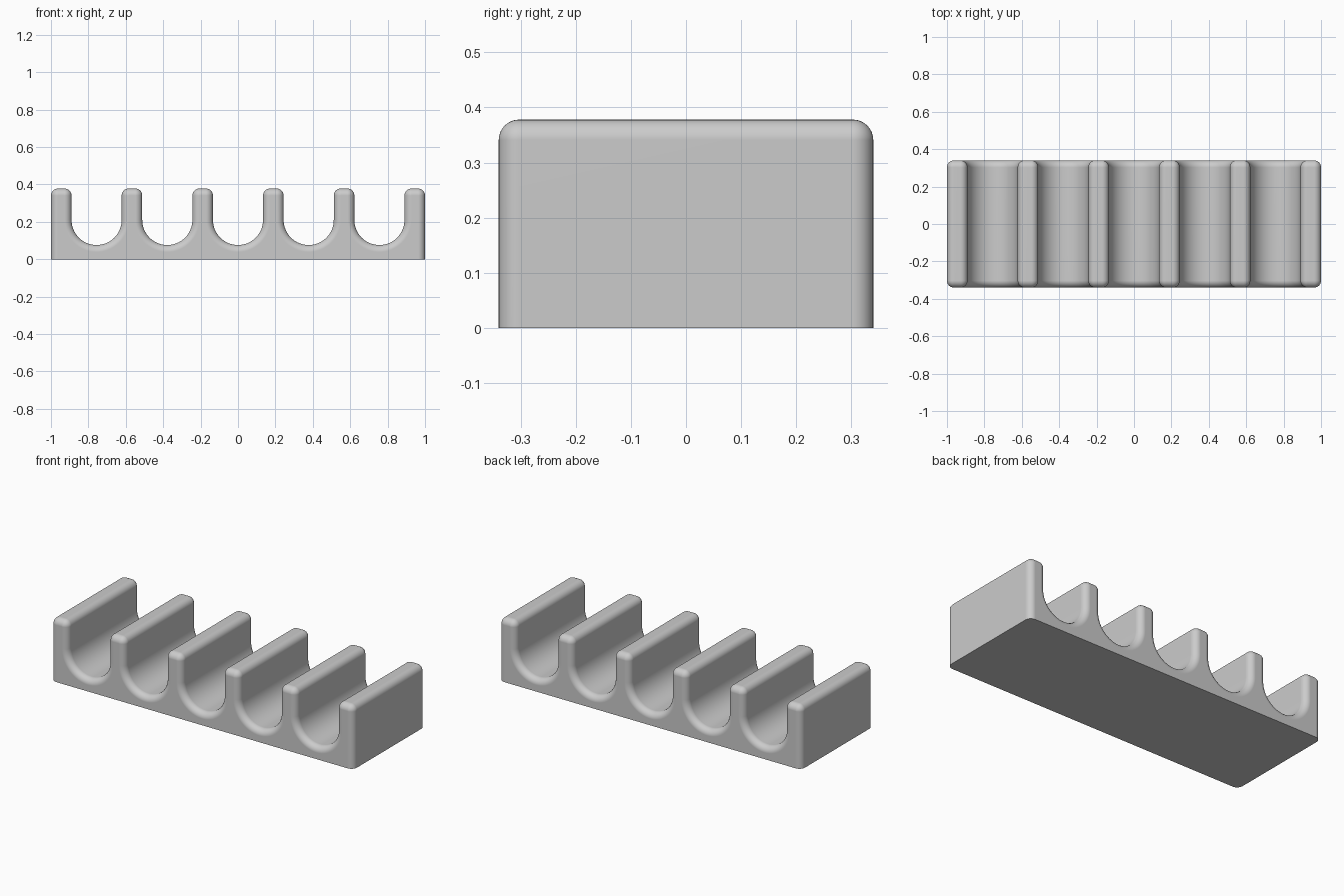
import bpy, bmesh, math

if "Cube" in bpy.data.objects:
    bpy.data.objects.remove(bpy.data.objects["Cube"])

R = 0.037            # edge rounding
HEIGHT, DEPTH = 0.378, 0.34
WALL, PITCH = 0.11, 0.378
SLOT_R = (PITCH - WALL) / 2
SLOT_Z = 0.076 + SLOT_R
CORNER_STEPS, SLOT_STEPS = 8, 32

# Profile as (core x, core z, normal x, normal z), left to right over the top
profile = [(-1 + R, 0, -1, 0)]


def corner(x, start, end):
    for i in range(CORNER_STEPS + 1):
        a = math.radians(start + (end - start) * i / CORNER_STEPS)
        profile.append((x, HEIGHT - R, math.cos(a), math.sin(a)))


for w in range(6):
    left = -1 + w * PITCH
    # Rounded top of the divider wall
    corner(left + R, 180, 90)
    corner(left + WALL - R, 90, 0)
    # Half-round slot to the next wall
    if w < 5:
        cx = left + WALL + SLOT_R
        for i in range(SLOT_STEPS + 1):
            a = math.pi + math.pi * i / SLOT_STEPS
            nx, nz = -math.cos(a), -math.sin(a)
            profile.append((cx - nx * (SLOT_R + R), SLOT_Z - nz * (SLOT_R + R), nx, nz))
profile.append((1 - R, 0, 1, 0))

# Rings from front to back: (outward offset, y), rounded at both ends
rings = []
for i in range(CORNER_STEPS + 1):
    a = math.pi / 2 * i / CORNER_STEPS
    rings.append((R * math.sin(a), -DEPTH + R - R * math.cos(a)))
rings += [(o, -y) for o, y in reversed(rings)]

bm = bmesh.new()
loops = [[bm.verts.new((x + nx * o, y, z + nz * o)) for x, z, nx, nz in profile]
         for o, y in rings]
for a, b in zip(loops, loops[1:]):
    for i in range(len(profile) - 1):
        bm.faces.new((a[i], a[i + 1], b[i + 1], b[i]))
# Front, back and flat underside
bm.faces.new(loops[0])
bm.faces.new(loops[-1])
bm.faces.new([l[0] for l in loops] + [l[-1] for l in reversed(loops)])
bmesh.ops.remove_doubles(bm, verts=bm.verts, dist=1e-5)
bmesh.ops.recalc_face_normals(bm, faces=bm.faces)

mesh = bpy.data.meshes.new("slotted_rack")
bm.to_mesh(mesh)
bm.free()
rack = bpy.data.objects.new("slotted_rack", mesh)
bpy.context.collection.objects.link(rack)

grey = bpy.data.materials.new("light grey")
grey.diffuse_color = (0.6, 0.6, 0.6, 1)
grey.use_nodes = True
grey.node_tree.nodes["Principled BSDF"].inputs["Base Color"].default_value = grey.diffuse_color
mesh.materials.append(grey)

bpy.context.view_layer.objects.active = rack
rack.select_set(True)
bpy.ops.object.shade_smooth_by_angle(angle=math.radians(35))
# Keep the large flat faces evenly shaded beside the rounded edges
weighted = rack.modifiers.new("flat_faces", 'WEIGHTED_NORMAL')
weighted.keep_sharp = True
